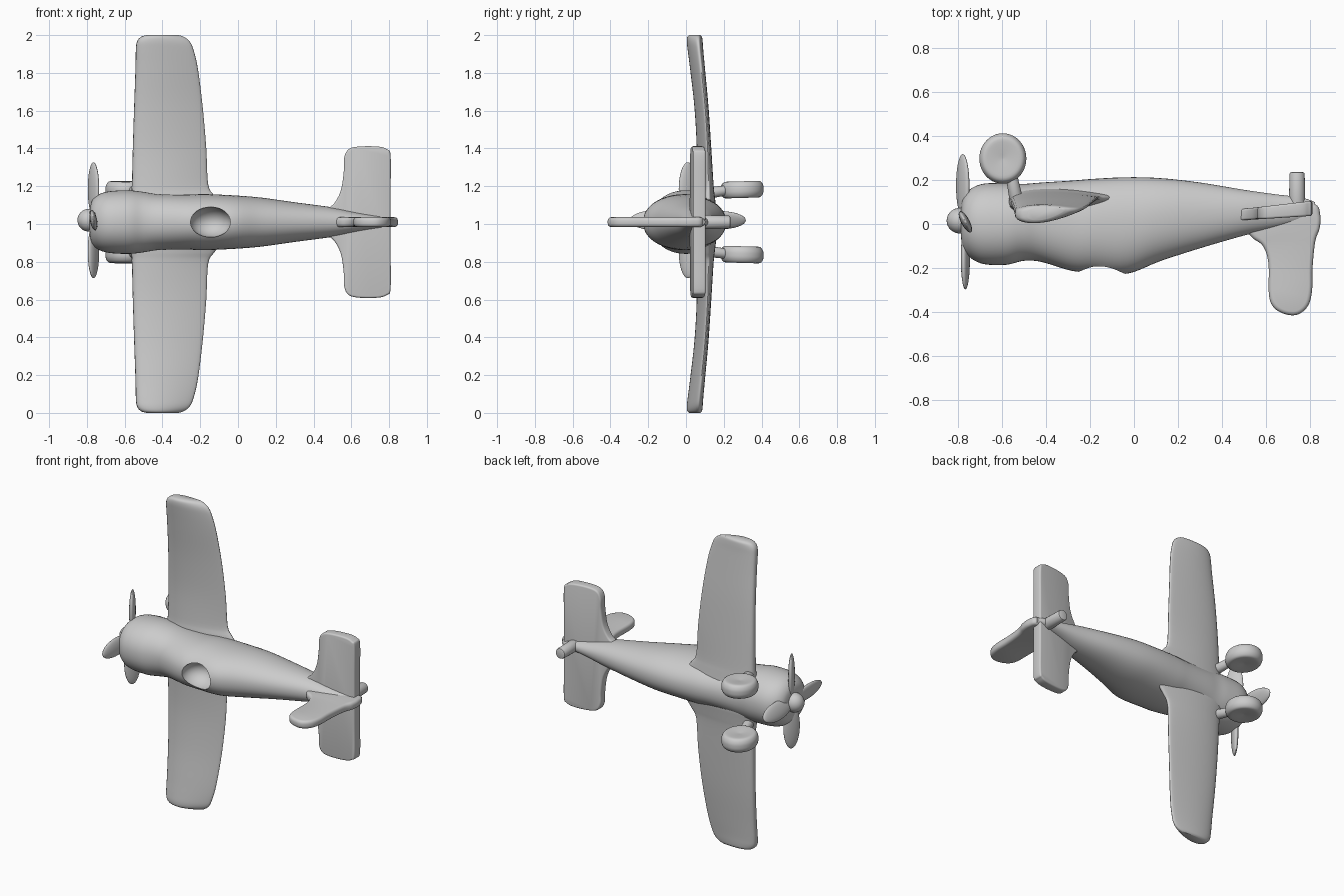
import bpy, bmesh, math
from mathutils import Vector, Matrix

if "Cube" in bpy.data.objects:
    bpy.data.objects.remove(bpy.data.objects["Cube"])

ZC = 1.01  # fuselage axis height


def finish(ob, angle=40):
    """Apply modifiers and shade smooth, keeping hard edges."""
    bpy.ops.object.select_all(action='DESELECT')
    ob.select_set(True)
    bpy.context.view_layer.objects.active = ob
    for m in list(ob.modifiers):
        bpy.ops.object.modifier_apply(modifier=m.name)
    bpy.ops.object.shade_smooth_by_angle(angle=math.radians(angle))
    return ob


def make(name, bm):
    bmesh.ops.recalc_face_normals(bm, faces=bm.faces)
    me = bpy.data.meshes.new(name)
    bm.to_mesh(me)
    bm.free()
    ob = bpy.data.objects.new(name, me)
    bpy.context.collection.objects.link(ob)
    return ob


def spline(rows, steps, closed=False):
    """Catmull-Rom interpolation through rows of numbers."""
    n, out = len(rows), []
    for i in range(n if closed else n - 1):
        pick = (lambda k: rows[k % n]) if closed else (lambda k: rows[min(max(k, 0), n - 1)])
        p = [pick(i + k) for k in (-1, 0, 1, 2)]
        for s in range(steps):
            t = s / steps
            out.append([0.5 * (2 * b + (c - a) * t + (2 * a - 5 * b + 4 * c - d) * t * t
                               + (3 * b - a - 3 * c + d) * t ** 3) for a, b, c, d in zip(*p)])
    if not closed:
        out.append(list(rows[-1]))
    return out


def loft(name, rings):
    bm = bmesh.new()
    vs = [[bm.verts.new(p) for p in r] for r in rings]
    n = len(vs[0])
    for a, b in zip(vs, vs[1:]):
        for i in range(n):
            bm.faces.new((a[i], a[(i + 1) % n], b[(i + 1) % n], b[i]))
    bm.faces.new(vs[0])
    bm.faces.new(vs[-1])
    return make(name, bm)


def plate(name, outline, thick, bevel, place):
    """Rounded flat panel; place maps (u, v, w) to space."""
    bm = bmesh.new()
    f = bm.faces.new([bm.verts.new((u, v, -thick / 2)) for u, v in spline(outline, 5, True)])
    r = bmesh.ops.extrude_face_region(bm, geom=[f])
    bmesh.ops.translate(bm, vec=(0, 0, thick), verts=[v for v in r['geom'] if isinstance(v, bmesh.types.BMVert)])
    for v in bm.verts:
        v.co = place(*v.co)
    ob = make(name, bm)
    m = ob.modifiers.new("round", 'BEVEL')
    m.width, m.segments, m.angle_limit = bevel, 3, math.radians(50)
    return finish(ob)


def ball(name, loc, radii, rot=None, seg=32):
    bm = bmesh.new()
    bmesh.ops.create_uvsphere(bm, u_segments=seg, v_segments=seg // 2, radius=1)
    mat = Matrix.Translation(loc) @ (rot or Matrix()) @ Matrix.Diagonal((*radii, 1))
    bm.transform(mat)
    return make(name, bm)


def rod(name, a, b, r1, r2):
    a, b = Vector(a), Vector(b)
    bm = bmesh.new()
    bmesh.ops.create_cone(bm, cap_ends=True, segments=20, radius1=r1, radius2=r2, depth=(b - a).length)
    bm.transform(Matrix.Translation((a + b) / 2) @ (b - a).to_track_quat('Z', 'Y').to_matrix().to_4x4())
    ob = make(name, bm)
    m = ob.modifiers.new("round", 'BEVEL')
    m.width, m.segments, m.angle_limit = 0.008, 2, math.radians(50)
    return finish(ob)


# Fuselage: x, roof y, belly y, half width
body = [(-0.785, -0.06, 0.07, 0.06), (-0.775, -0.115, 0.12, 0.11), (-0.74, -0.155, 0.16, 0.145),
        (-0.68, -0.182, 0.183, 0.163), (-0.58, -0.185, 0.185, 0.168), (-0.50, -0.167, 0.182, 0.16),
        (-0.42, -0.172, 0.188, 0.148), (-0.28, -0.213, 0.197, 0.145), (-0.18, -0.218, 0.205, 0.148),
        (-0.03, -0.225, 0.212, 0.142), (0.12, -0.168, 0.208, 0.13), (0.30, -0.11, 0.188, 0.105),
        (0.50, -0.052, 0.155, 0.078), (0.64, -0.02, 0.135, 0.05), (0.76, 0.01, 0.12, 0.032),
        (0.82, 0.03, 0.10, 0.022)]
rings = []
for x, lo, hi, w in spline(body, 5):
    ring = []
    for k in range(48):
        t = math.tau * k / 48
        c, s = math.cos(t), math.sin(t)
        ring.append((x, (lo + hi) / 2 - (hi - lo) / 2 * math.copysign(abs(c) ** 0.95, c),
                     ZC + w * math.copysign(abs(s) ** 0.92, s)))
    rings.append(ring)
fuselage = loft("fuselage", rings)

# Cockpit opening
cutter = ball("cockpit_cutter", (-0.145, -0.20, ZC), (0.108, 0.105, 0.08))
cutter.hide_render = True
m = fuselage.modifiers.new("cockpit", 'BOOLEAN')
m.operation, m.object, m.solver = 'DIFFERENCE', cutter, 'EXACT'
finish(fuselage, 35)
bpy.data.objects.remove(cutter)

# Wing: distance from centre, leading x, trailing x, upper y, lower y
half = [(0.08, -0.59, -0.07, 0.03, 0.165), (0.15, -0.568, -0.125, 0.038, 0.155),
        (0.21, -0.562, -0.158, 0.045, 0.148), (0.40, -0.557, -0.168, 0.05, 0.135),
        (0.62, -0.55, -0.187, 0.038, 0.12), (0.82, -0.543, -0.212, 0.015, 0.102),
        (0.92, -0.541, -0.235, 0.002, 0.093), (0.965, -0.535, -0.255, -0.003, 0.09),
        (0.99, -0.515, -0.285, 0.0, 0.086), (1.0, -0.485, -0.315, 0.012, 0.076)]
half = spline(half, 4)
rings = []
for d, x0, x1, lo, hi in [(-r[0], *r[1:]) for r in reversed(half)] + half:
    ring = []
    for k in range(36):
        t = math.tau * k / 36
        c, s = math.cos(t), math.sin(t)
        u = (1 + c) / 2
        th = (hi - lo) / 2 * (1 - 0.62 * u ** 2)
        ring.append(((x0 + x1) / 2 + (x1 - x0) / 2 * c,
                     (lo + hi) / 2 + 0.022 * u ** 2 + th * math.copysign(abs(s) ** 0.65, s), 1 + d))
    rings.append(ring)
finish(loft("wing", rings), 50)

# Tailplane: outline in x and distance from centre, mirrored
side = [(0.46, 0.05), (0.51, 0.10), (0.545, 0.17), (0.56, 0.27), (0.562, 0.34), (0.585, 0.385),
        (0.64, 0.40), (0.74, 0.40), (0.79, 0.385), (0.808, 0.35), (0.808, 0.15)]
outline = side + [(x, -d) for x, d in reversed(side)]
plate("tailplane", outline, 0.066, 0.022,
      lambda u, v, w: (u, 0.063 + 0.09 * (u - 0.72) + w * (0.75 + (u - 0.46) * 0.8), ZC + v))

# Tail fin and rudder
fin = [(0.50, 0.02), (0.53, -0.055), (0.585, -0.10), (0.61, -0.18), (0.612, -0.32), (0.635, -0.38),
       (0.69, -0.41), (0.745, -0.41), (0.79, -0.37), (0.808, -0.30), (0.81, -0.20), (0.822, -0.08),
       (0.842, -0.02), (0.845, 0.04), (0.82, 0.09), (0.70, 0.09)]
plate("tail_fin", fin, 0.052, 0.018, lambda u, v, w: (u, v, ZC + w))

# Tail wheel leg
rod("tail_leg", (0.74, 0.06, ZC), (0.74, 0.235, ZC), 0.038, 0.034)

# Propeller: hub and four twisted blades
HUB = Vector((-0.765, 0.01, 1.02))
finish(ball("spinner", (-0.79, 0.015, 1.02), (0.06, 0.058, 0.06)))
for i in range(4):
    turn = Matrix.Rotation(i * math.pi / 2, 4, 'X')
    twist = Matrix.Rotation(math.radians(10 if i == 1 else 28), 4, 'Z')
    ctr = HUB + turn @ Vector((-0.012 if i == 3 else 0, 0, 0.165))
    finish(ball(f"propeller_blade_{i + 1}", ctr, (0.019, 0.054, 0.142), turn @ twist))

# Main wheels and their legs
for name, s in (("left", 1), ("right", -1)):
    zc = ZC + s * 0.172
    disc = [(0.0001, -0.036), (0.06, -0.043), (0.092, -0.042), (0.107, -0.022), (0.110, 0),
            (0.107, 0.022), (0.092, 0.042), (0.06, 0.043), (0.0001, 0.036)]
    rings = [[(-0.595 + r * 0.97 * math.cos(math.tau * k / 40), 0.297 + r * 1.04 * math.sin(math.tau * k / 40),
               zc + h + s * 0.03 * r * math.sin(math.tau * k / 40)) for k in range(40)]
             for r, h in spline(disc, 3)]
    finish(loft(f"{name}_wheel", rings), 50)
    rod(f"{name}_wheel_leg", (-0.53, 0.09, ZC + s * 0.15), (-0.56, 0.24, zc), 0.032, 0.025)
